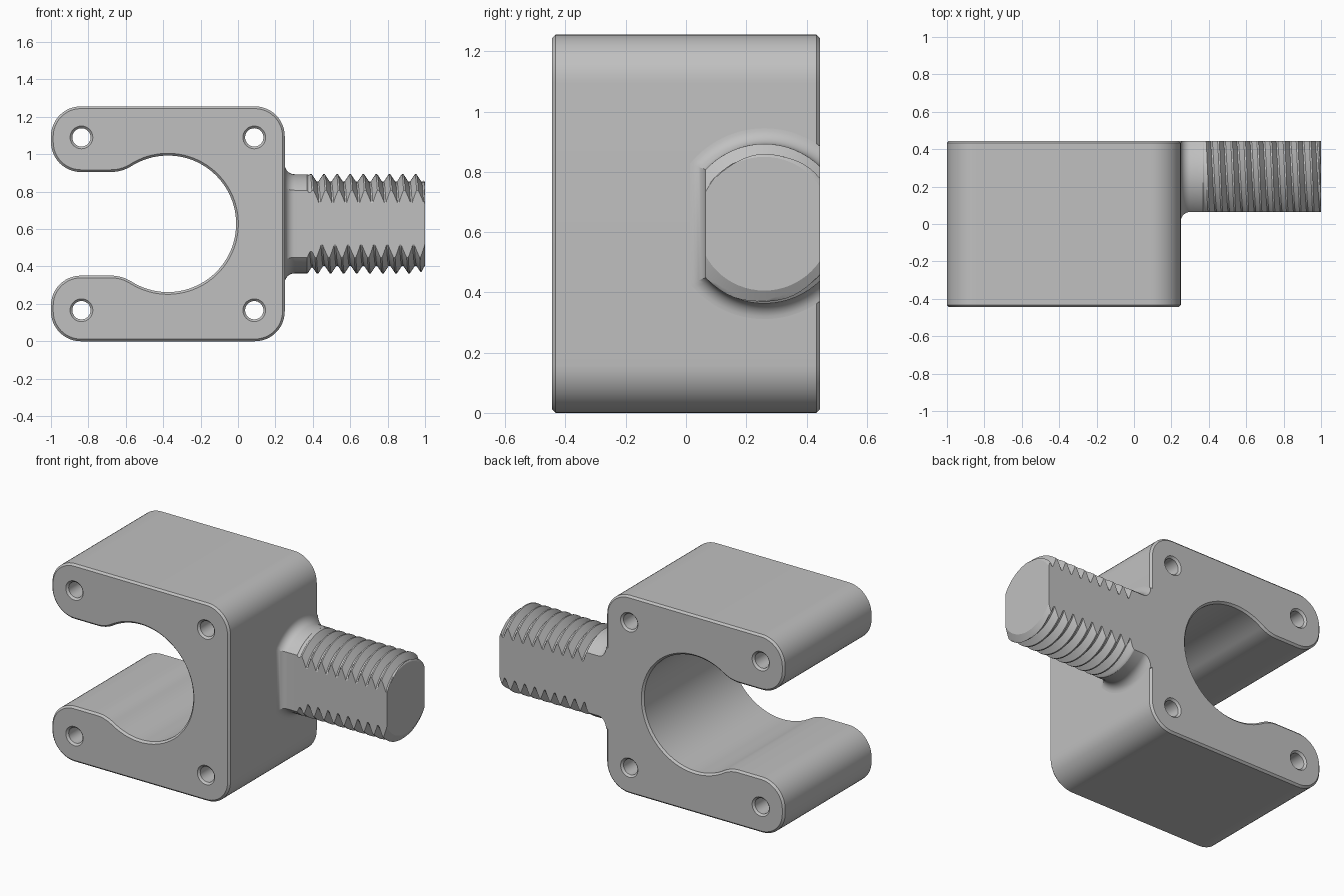
import bpy, bmesh
from math import sin, cos, pi, acos, atan2, hypot, radians

cube = bpy.data.objects.get("Cube")
if cube:
    bpy.data.objects.remove(cube, do_unlink=True)

grey = bpy.data.materials.new("plain_grey")
grey.use_nodes = True
colour = (0.53, 0.53, 0.53, 1)
grey.diffuse_color = colour
grey.node_tree.nodes["Principled BSDF"].inputs["Base Color"].default_value = colour

MID = 0.628                      # height of the bore and stud axis
HALF_Y = 0.445                   # half depth of the block


def finish(bm, name):
    """Turn a bmesh into a smooth shaded object with sharp edges kept."""
    bmesh.ops.recalc_face_normals(bm, faces=bm.faces)
    mesh = bpy.data.meshes.new(name)
    bm.to_mesh(mesh)
    bm.free()
    mesh.materials.append(grey)
    ob = bpy.data.objects.new(name, mesh)
    bpy.context.collection.objects.link(ob)
    bpy.ops.object.select_all(action='DESELECT')
    ob.select_set(True)
    bpy.context.view_layer.objects.active = ob
    bpy.ops.object.shade_smooth_by_angle(angle=radians(25))


def loft(bm, rings):
    """Skin closed rings of points and return the vertex rings."""
    rows = [[bm.verts.new(p) for p in ring] for ring in rings]
    n = len(rows[0])
    for a, b in zip(rows, rows[1:]):
        for i in range(n):
            j = (i + 1) % n
            bm.faces.new((a[i], a[j], b[j], b[i]))
    return rows


def arc(cx, cz, r, start, end, n=12):
    angles = [radians(start + (end - start) * i / n) for i in range(n + 1)]
    return [(cx + r * cos(a), cz + r * sin(a)) for a in angles]


# Clamp block: rounded jaw outline, inset by c for the chamfered rims
LEFT, RIGHT, TOP, CORNER = -1.0, 0.25, 2 * MID, 0.16
BORE_X, BORE_R, GAP, BLEND_X = -0.375, 0.365, 0.277, -0.68
span = BORE_X - BLEND_X
BLEND = (span ** 2 + GAP ** 2 - BORE_R ** 2) / (2 * (BORE_R - GAP))
slope = math_angle = atan2(GAP + BLEND, span) * 180 / pi


def jaw_outline(c):
    k = CORNER - c
    x0, x1 = LEFT + CORNER, RIGHT - CORNER
    z0, z1 = CORNER, TOP - CORNER
    pts = arc(x0, z0, k, 180, 270) + arc(x1, z0, k, 270, 360)
    pts += arc(x1, z1, k, 0, 90) + arc(x0, z1, k, 90, 180)
    pts += arc(x0, MID + GAP + CORNER, k, 180, 270)
    pts += arc(BLEND_X, MID + GAP + BLEND, BLEND - c, 270, 360 - slope)
    pts += arc(BORE_X, MID, BORE_R + c, 180 - slope, slope - 180, 64)[1:-1]
    pts += arc(BLEND_X, MID - GAP - BLEND, BLEND - c, slope, 90)
    pts += arc(x0, MID - GAP - CORNER, k, 90, 180)
    return pts


def screw_hole(x, z):
    return lambda c: arc(x, z, 0.049 + c, 0, 360, 32)[:-1]


outlines = [jaw_outline]
for sx in (-1, 1):
    for sz in (-1, 1):
        outlines.append(screw_hole(BORE_X + sx * 0.462, MID + sz * 0.462))

CHAMFER = 0.012
layers = [(-HALF_Y, CHAMFER), (-HALF_Y + CHAMFER, 0),
          (HALF_Y - CHAMFER, 0), (HALF_Y, CHAMFER)]
bm = bmesh.new()
for outline in outlines:
    loft(bm, [[(x, y, z) for x, z in outline(c)] for y, c in layers])
for side in (-1, 1):
    rim = [e for e in bm.edges if e.is_boundary and e.verts[0].co.y * side > 0]
    bmesh.ops.triangle_fill(bm, edges=rim, use_beauty=True, normal=(0, side, 0))
finish(bm, "clamp_block")

# Stud: a round bar with a flat at the front and the back
AXIS_Y, RADIUS, FRONT_FLAT = 0.26, 0.265, 0.195
BACK_FLAT = HALF_Y - AXIS_Y
THREAD_START, STUD_END, FILLET = 0.37, 1.0, 0.052


def stud_section(x, f):
    """Flatted circle, grown by f everywhere except at the back."""
    r = RADIUS + f
    a0 = acos(BACK_FLAT / r)
    a1 = pi - acos((FRONT_FLAT + f) / r)
    n = 28
    upper = [a0 + (a1 - a0) * i / n for i in range(n + 1)]
    angles = upper + [-a for a in reversed(upper)]
    return [(x, AXIS_Y + r * cos(a), MID + r * sin(a)) for a in angles]


# Plain neck with a fillet where it meets the block
sections = [(RIGHT - CHAMFER, FILLET)]
for i in range(9):
    a = pi / 2 * i / 8
    sections.append((RIGHT + FILLET * (1 - cos(a)), FILLET * (1 - sin(a))))
sections.append((THREAD_START, 0))
bm = bmesh.new()
rows = loft(bm, [stud_section(x, f) for x, f in sections])
bm.faces.new(rows[0])
bm.faces.new(rows[-1])
finish(bm, "stud_neck")

# Threaded end: a right-handed helical skin, clamped at both ends
PITCH, STEPS, SIDES, TURNS = 0.07, 16, 64, 12
ROOT, TIP, BASE = 0.225, 0.222, 0.2325
COLS = STEPS * TURNS


def thread_point(j, k):
    x = BASE + PITCH * (k / STEPS + j / SIDES)
    x = min(max(x, THREAD_START), STUD_END)
    wave = abs(2 * (k % STEPS) / STEPS - 1)
    height = min(max((wave - 0.125) / 0.75, 0), 1)
    runout = min((x - THREAD_START) / 0.03, 1)
    r = RADIUS - (RADIUS - ROOT) * (1 - height) * runout
    r = min(r, TIP + 1.8 * (STUD_END - x))
    a = 2 * pi * j / SIDES
    return x, AXIS_Y + r * cos(a), MID + r * sin(a)


bm = bmesh.new()
grid = [[bm.verts.new(thread_point(j, k)) for k in range(COLS + 1)]
        for j in range(SIDES)]


def grid_vert(j, k):
    # One full turn moves along by one pitch
    if j == SIDES:
        j, k = 0, k + STEPS
    return grid[j][min(k, COLS)]


for j in range(SIDES):
    for k in range(COLS):
        quad = [grid_vert(j, k), grid_vert(j, k + 1),
                grid_vert(j + 1, k + 1), grid_vert(j + 1, k)]
        if len(set(quad)) == 4:
            bm.faces.new(quad)
bmesh.ops.remove_doubles(bm, verts=bm.verts, dist=0.00005)
bmesh.ops.delete(bm, geom=[v for v in bm.verts if not v.link_faces], context='VERTS')
bmesh.ops.holes_fill(bm, edges=[e for e in bm.edges if e.is_boundary], sides=0)

# Slice the front and back flats
for y, side in ((AXIS_Y - FRONT_FLAT, -1), (HALF_Y, 1)):
    bmesh.ops.bisect_plane(bm, geom=bm.verts[:] + bm.edges[:] + bm.faces[:],
                           dist=0.00001, plane_co=(0, y, 0),
                           plane_no=(0, side, 0), clear_outer=True)
    cut = [e for e in bm.edges if e.is_boundary]
    bmesh.ops.triangle_fill(bm, edges=cut, use_beauty=True, normal=(0, side, 0))
finish(bm, "stud_thread")
